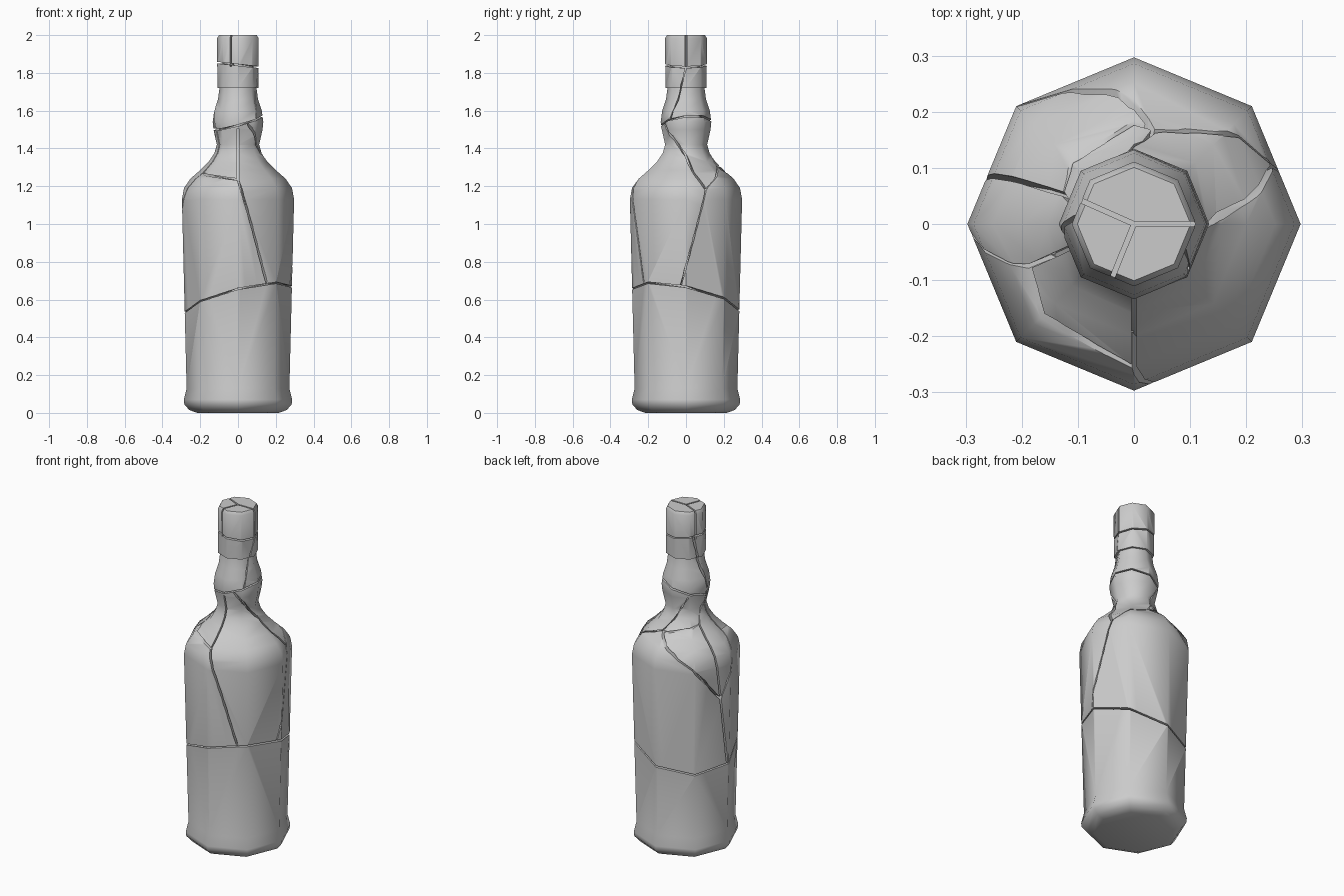
import bpy, bmesh
from math import radians, cos, sin
from mathutils import Vector

if "Cube" in bpy.data.objects:
    bpy.data.objects.remove(bpy.data.objects["Cube"])

SIDES = 8
HALF = 0.0042  # half the width of a crack

# bottle outline: (radius, height)
PROFILE = [(0.215, 0), (0.258, 0.015), (0.284, 0.045), (0.287, 0.07), (0.272, 0.13),
           (0.297, 1.13), (0.286, 1.19), (0.252, 1.24), (0.2, 1.285), (0.155, 1.33),
           (0.125, 1.375), (0.112, 1.42), (0.13, 1.5), (0.134, 1.54), (0.126, 1.6),
           (0.106, 1.66), (0.098, 1.72), (0.109, 1.721), (0.111, 1.983), (0.101, 2)]


def polar(r, deg, z):
    return Vector((r * cos(radians(deg)), r * sin(radians(deg)), z))


def radius(deg, z):
    """Surface radius of the eight-sided bottle at an angle and height."""
    r = PROFILE[-1][0]
    for (r0, z0), (r1, z1) in zip(PROFILE, PROFILE[1:]):
        if z0 <= z <= z1:
            r = r0 + (r1 - r0) * (z - z0) / (z1 - z0)
            break
    return r * cos(radians(22.5)) / cos(radians(deg % 45 - 22.5))


def solid(name, rings):
    """Closed solid lofted through equal-length rings, normals facing out."""
    bm = bmesh.new()
    rings = [[bm.verts.new(p) for p in ring] for ring in rings]
    n = len(rings[0])
    for a, b in zip(rings, rings[1:]):
        for i in range(n):
            j = (i + 1) % n
            bm.faces.new((a[i], a[j], b[j], b[i]))
    bm.faces.new(rings[0][::-1])
    bm.faces.new(rings[-1])
    bm.normal_update()
    if bm.calc_volume(signed=True) < 0:
        bmesh.ops.reverse_faces(bm, faces=bm.faces[:])
    me = bpy.data.meshes.new(name)
    bm.to_mesh(me)
    bm.free()
    ob = bpy.data.objects.new(name, me)
    bpy.context.collection.objects.link(ob)
    return ob


def volume(me):
    bm = bmesh.new()
    bm.from_mesh(me)
    v = bm.calc_volume(signed=True)
    bm.free()
    return v


def ribbon(path):
    """Thin blade following (angle, height) points over the surface."""
    pts = []
    for (a0, z0), (a1, z1) in zip(path, path[1:]):
        n = max(1, int(max(abs(a1 - a0) / 15, abs(z1 - z0) / 0.08)))
        pts += [(a0 + (a1 - a0) * i / n, z0 + (z1 - z0) * i / n) for i in range(n)]
    pts.append(path[-1])
    mid = [polar(radius(a, z), a, z) for a, z in pts]
    rings = []
    for i, (a, z) in enumerate(pts):
        tangent = mid[min(i + 1, len(mid) - 1)] - mid[max(i - 1, 0)]
        side = tangent.cross(polar(1, a, 0)).normalized() * HALF
        inner, outer = (polar(r, a, z) for r in (radius(a, z) * 0.75, radius(a, z) + 0.03))
        rings.append([inner - side, outer - side, outer + side, inner + side])
    return solid("crack_cutter", rings)


def plane_break(z0, slope_x, slope_y, start, end):
    """Blade where the tilted plane z0 + sx*x + sy*y meets the surface."""
    n = round((end - start) / 11)
    path = []
    for i in range(n + 1):
        a, z = start + (end - start) * i / n, z0
        for _ in range(4):
            p = polar(radius(a, z), a, 0)
            z = max(0.025, z0 + slope_x * p.x + slope_y * p.y)
        path.append((a, z))
    return ribbon(path)


def cap_slab(deg):
    """Upright blade splitting the cap from its centre outward."""
    side = polar(HALF, deg + 90, 0)
    ends = [(polar(-0.004, deg, z), polar(0.15, deg, z)) for z in (1.835, 2.05)]
    return solid("cap_cutter", [[a - side, b - side, b + side, a + side] for a, b in ends])


# bottle body
bottle = solid("cracked_bottle", [[polar(r, 360 * i / SIDES, z) for i in range(SIDES)]
                                  for r, z in PROFILE])

# cap splits
cutters = [cap_slab(a) for a in (0, -112, 156)]

# ring breaks through the middle, the neck bulb and the cap, each in two halves
for tilt in ((0.6, 0.24, -0.2), (1.535, 0.27, 0.1), (1.842, -0.11, 0)):
    cutters += [plane_break(*tilt, -181, 0.5), plane_break(*tilt, -0.5, 180)]

# slanted break through the base
cutters.append(plane_break(0.335, -0.82, 0.82, -182, 72))

# shoulder and neck cracks as (angle, height); the front is -90
for path in ([(-90, 1.505), (-90, 1.235), (-56, 0.69)],
             [(-90, 1.235), (-158, 1.27), (-176, 1.13), (-192, 0.93)],
             [(-158, 1.27), (-162, 1.51)],
             [(-6, 0.67), (23, 1.18), (0, 1.36), (-65, 1.53)],
             [(23, 1.18), (45, 1.26), (78, 1.305), (133, 1.14), (168, 0.93), (178, 0.54)],
             [(80, 1.3), (157, 1.34), (168, 0.93)],
             [(78, 1.305), (130, 1.5)],
             [(157, 1.34), (190, 1.51)],
             [(0, 1.83), (-40, 1.56)],
             [(147, 1.85), (192, 1.51)]):
    cutters.append(ribbon(path))

# carve every crack into the bottle, undoing any cut that damages the body
bpy.context.view_layer.objects.active = bottle
bottle.select_set(True)
for cutter in cutters:
    backup, before = bottle.data.copy(), volume(bottle.data)
    mod = bottle.modifiers.new("crack", 'BOOLEAN')
    mod.operation = 'DIFFERENCE'
    mod.solver = 'EXACT'
    mod.object = cutter
    bpy.ops.object.modifier_apply(modifier=mod.name)
    if not 0.97 * before < volume(bottle.data) < 1.001 * before:
        print("skipped", cutter.name)
        bottle.data = backup
    bpy.data.objects.remove(cutter)

bpy.ops.object.shade_smooth_by_angle(angle=radians(50))
